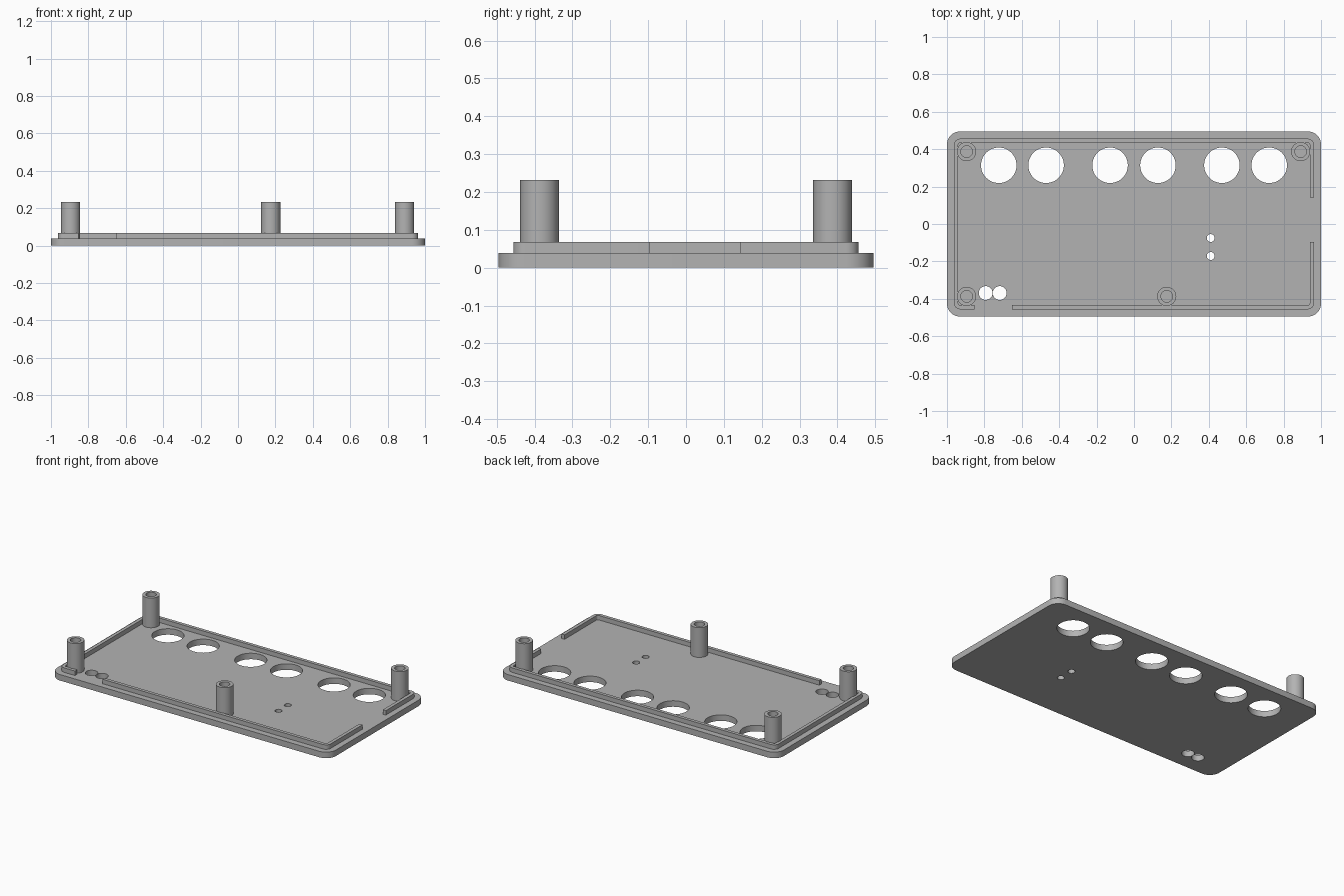
import bpy, bmesh
from math import cos, sin, pi, radians
from mathutils import Vector

if "Cube" in bpy.data.objects:
    bpy.data.objects.remove(bpy.data.objects["Cube"], do_unlink=True)

grey = bpy.data.materials.new("plain grey")
grey.use_nodes = True
grey.diffuse_color = (0.45, 0.45, 0.45, 1)
grey.node_tree.nodes["Principled BSDF"].inputs["Base Color"].default_value = grey.diffuse_color

PLATE_TOP, RIM_TOP, POST_TOP = 0.039, 0.068, 0.232
RIM_X, RIM_Y, RIM_R, RIM_T = 0.962, 0.456, 0.033, 0.022


def arc(cx, cy, r, start, sweep, n):
    return [(cx + r * cos(start + sweep * i / n), cy + r * sin(start + sweep * i / n))
            for i in range(n + 1)]


def circle(cx, cy, r, n=48):
    return arc(cx, cy, r, 0, 2 * pi, n)[:-1]


def corner(hx, hy, r, k):
    """Rounded corner k, counter-clockwise from the back left (+x, +y)."""
    sx, sy = ((1, 1), (-1, 1), (-1, -1), (1, -1))[k]
    return arc(sx * (hx - r), sy * (hy - r), r, k * pi / 2, pi / 2, 10)


def slab(name, loops, z0, z1):
    """Extrude an outline, with any further loops as holes, from z0 to z1."""
    curve = bpy.data.curves.new(name, "CURVE")
    curve.dimensions, curve.fill_mode = "2D", "BOTH"
    curve.extrude = (z1 - z0) / 2
    for loop in loops:
        spline = curve.splines.new("POLY")
        spline.points.add(len(loop) - 1)
        for point, (x, y) in zip(spline.points, loop):
            point.co = (x, y, 0, 1)
        spline.use_cyclic_u = True
    temp = bpy.data.objects.new(name + " outline", curve)
    mesh = bpy.data.meshes.new_from_object(temp)
    bpy.data.objects.remove(temp)
    bpy.data.curves.remove(curve)

    bm = bmesh.new()
    bm.from_mesh(mesh)
    bmesh.ops.remove_doubles(bm, verts=bm.verts, dist=0.0001)
    bmesh.ops.translate(bm, verts=bm.verts, vec=Vector((0, 0, (z0 + z1) / 2)))
    bmesh.ops.recalc_face_normals(bm, faces=bm.faces)
    bm.to_mesh(mesh)
    bm.free()
    mesh.name = name
    mesh.materials.clear()
    mesh.materials.append(grey)
    obj = bpy.data.objects.new(name, mesh)
    bpy.context.collection.objects.link(obj)
    bpy.ops.object.select_all(action="DESELECT")
    obj.select_set(True)
    bpy.context.view_layer.objects.active = obj
    bpy.ops.object.shade_smooth_by_angle(angle=radians(30))
    return obj


def rim(name, corners, front_x, side_y):
    """Thin wall from the left side at side_y, round the corners, to the front at front_x."""
    def edge(d):
        hx, hy = RIM_X - d, RIM_Y - d
        path = [(hx, side_y)]
        for k, flip in corners:
            pts = corner(hx, hy, RIM_R - d, k)
            path += pts[::-1] if flip else pts
        return path + [(front_x, -hy)]
    slab(name, [edge(0) + edge(RIM_T)[::-1]], PLATE_TOP, RIM_TOP)


# Base plate with its row of large holes and the small ones
holes = [circle(s * x, 0.314, 0.095) for x in (0.723, 0.47, 0.128) for s in (-1, 1)]
holes += [circle(0.41, y, 0.021) for y in (-0.075, -0.171)]
holes += [circle(x, -0.369, 0.037) for x in (-0.793, -0.718)]
outline = [p for k in range(4) for p in corner(1, 0.495, 0.07, k)]
slab("base_plate", [outline] + holes, 0, PLATE_TOP)

# Raised rim in two pieces, leaving a gap at the front and one at the left side
rim("rim_back", [(0, False), (1, False), (2, False)], -0.852, 0.142)
rim("rim_front", [(3, True)], -0.653, -0.097)

# Hollow mounting posts
posts = {"post_back_right": (-0.895, 0.387), "post_front_right": (-0.895, -0.387),
         "post_back_left": (0.891, 0.387), "post_front_middle": (0.175, -0.387)}
for name, (x, y) in posts.items():
    slab(name, [circle(x, y, 0.051), circle(x, y, 0.031)], PLATE_TOP, POST_TOP)
